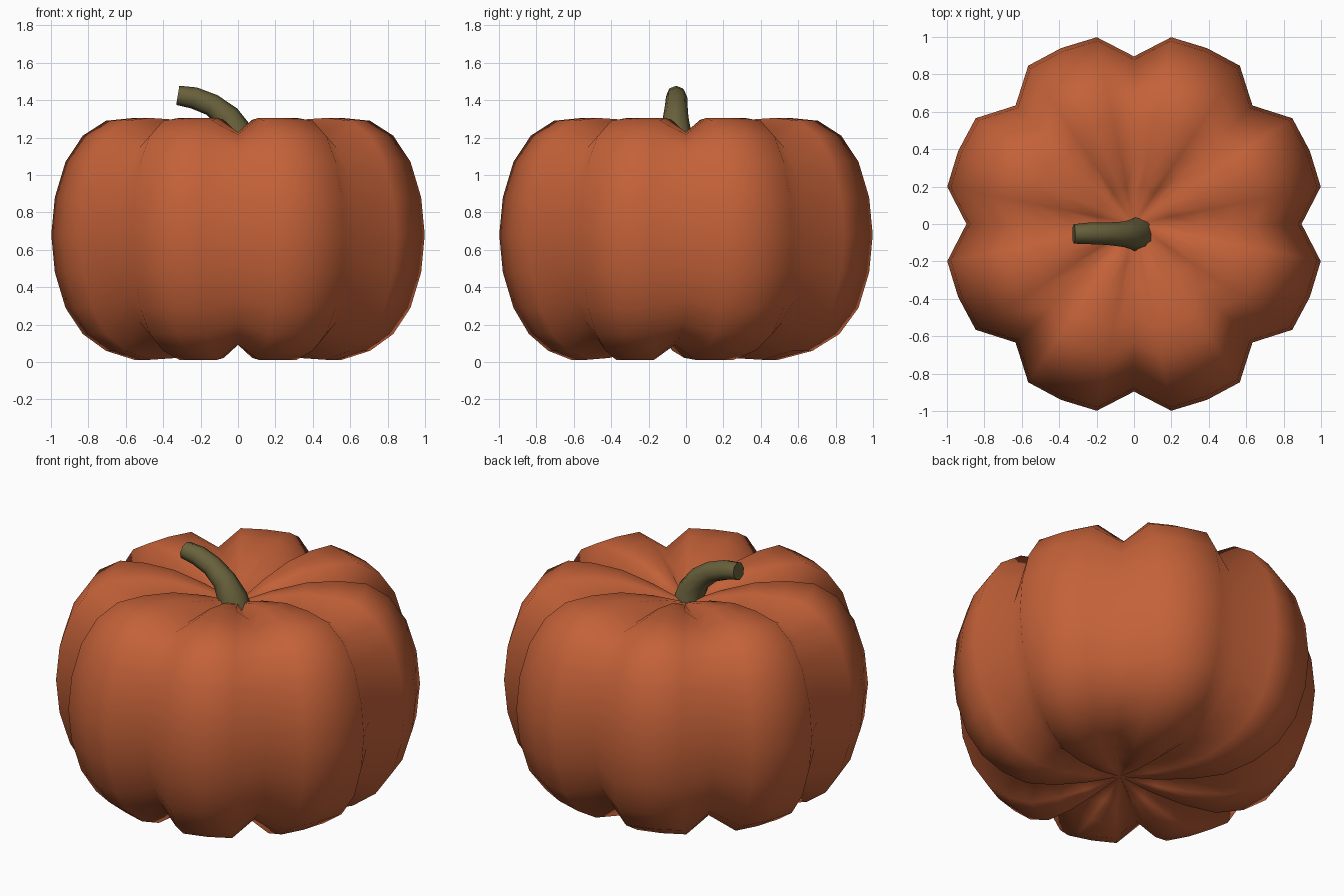
import bpy, bmesh
from math import sin, cos, pi, radians
from mathutils import Vector

if "Cube" in bpy.data.objects:
    bpy.data.objects.remove(bpy.data.objects["Cube"])


def loft(name, rings, color, start=None, end=None):
    """Skin closed rings into a mesh; ends become a pole point or a flat cap."""
    bm = bmesh.new()
    loops = [[bm.verts.new(p) for p in ring] for ring in rings]
    n = len(loops[0])
    for a, b in zip(loops, loops[1:]):
        for i in range(n):
            j = (i + 1) % n
            bm.faces.new((a[i], a[j], b[j], b[i]))
    for loop, pole in ((loops[0], start), (loops[-1], end)):
        if pole is None:
            bm.faces.new(loop)
        else:
            v = bm.verts.new(pole)
            for i in range(n):
                bm.faces.new((loop[i], loop[(i + 1) % n], v))
    bmesh.ops.recalc_face_normals(bm, faces=bm.faces)
    mesh = bpy.data.meshes.new(name)
    bm.to_mesh(mesh)
    bm.free()
    obj = bpy.data.objects.new(name, mesh)
    bpy.context.collection.objects.link(obj)
    mat = bpy.data.materials.new(name + "_color")
    mat.diffuse_color = (*color, 1)
    mat.use_nodes = True
    mat.node_tree.nodes["Principled BSDF"].inputs["Base Color"].default_value = mat.diffuse_color
    mesh.materials.append(mat)
    return obj


# Pumpkin body: 32-segment sphere, dimpled poles, every 4th meridian pulled in
R, MID, GROOVE = 1.018, 0.68, 0.88
heights = [0.06, 0.022, 0.012, 0.06, 0.15, 0.29, 0.48, 0.68,
           0.88, 1.07, 1.21, 1.29, 1.305, 1.295, 1.245]
under_shift = [-0.11, -0.085, -0.06, -0.03, -0.01]   # underside leans to the front
rings = []
for k, z in enumerate(heights):
    r = R * cos(radians(11.25 * (k - 7)))
    dy = under_shift[k] if k < len(under_shift) else 0
    ring = []
    for i in range(32):
        a = 2 * pi * i / 32
        s = GROOVE if i % 4 == 0 else 1
        ring.append((r * s * cos(a), r * s * sin(a) + dy, MID + (z - MID) * s))
    rings.append(ring)
body = loft("pumpkin_body", rings, (0.55, 0.12, 0.04),
            start=(0, -0.12, 0.115), end=(0, 0, 1.17))
body.data.shade_smooth()

# Stem: tapering eight-sided tube bending to the left
path = [(0.02, -0.055, 1.12, 0.10), (0.0, -0.055, 1.22, 0.085),
        (-0.055, -0.055, 1.31, 0.068), (-0.14, -0.052, 1.375, 0.06),
        (-0.235, -0.05, 1.412, 0.058), (-0.322, -0.053, 1.426, 0.052)]
pts = [Vector(p[:3]) for p in path]
side = Vector((0, 1, 0))
rings = []
for k, p in enumerate(pts):
    t = (pts[min(k + 1, len(pts) - 1)] - pts[max(k - 1, 0)]).normalized()
    up = t.cross(side).normalized()
    r = path[k][3]
    rings.append([p + side * r * cos(pi * i / 4) + up * r * sin(pi * i / 4)
                  for i in range(8)])
stem = loft("stem", rings, (0.14, 0.12, 0.045))
bpy.context.view_layer.objects.active = stem
stem.select_set(True)
bpy.ops.object.shade_smooth_by_angle(angle=radians(60))
